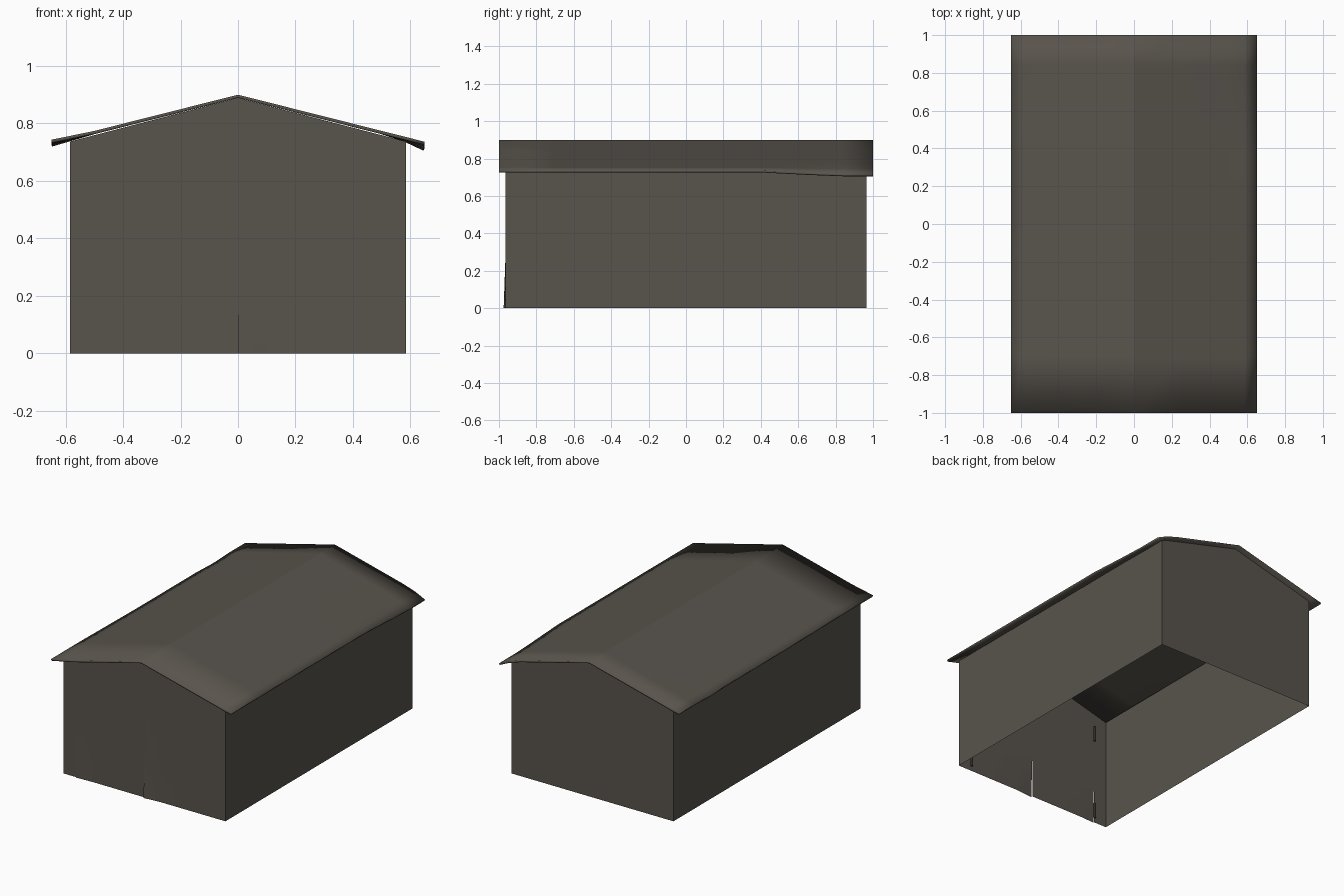
import bpy, bmesh, math

if "Cube" in bpy.data.objects:
    bpy.data.objects.remove(bpy.data.objects["Cube"])

def material(name, rgb):
    m = bpy.data.materials.new(name)
    m.diffuse_color = (*rgb, 1)
    m.use_nodes = True
    m.node_tree.nodes["Principled BSDF"].inputs["Base Color"].default_value = m.diffuse_color
    return m

METAL = material("weathered grey metal", (0.098, 0.087, 0.072))

HX, HY = 0.585, 0.965      # wall half width and half length
EAVE, RIDGE = 0.737, 0.889  # wall heights
DOOR_X, DOOR_TOP = 0.49, 0.69

def make(name, verts, faces):
    me = bpy.data.meshes.new(name)
    me.from_pydata(verts, [], faces)
    me.materials.append(METAL)
    ob = bpy.data.objects.new(name, me)
    bpy.context.collection.objects.link(ob)
    return ob

def grid(name, xs, ts, point):
    """Sheet spanned by xs and ts, with point(x, t) giving the position."""
    n = len(xs)
    verts = [point(x, t) for t in ts for x in xs]
    faces = [(j * n + i, j * n + i + 1, (j + 1) * n + i + 1, (j + 1) * n + i)
             for j in range(len(ts) - 1) for i in range(n - 1)]
    return make(name, verts, faces)

def smooth(ob, angle=12):
    bpy.ops.object.select_all(action='DESELECT')
    ob.select_set(True)
    bpy.context.view_layer.objects.active = ob
    bpy.ops.object.shade_smooth_by_angle(angle=math.radians(angle))

def bump(v, centre, width):
    return max(0.0, 1 - abs(v - centre) / width)

# Side walls, thin sheets open at the bottom
for s, side in ((-1, "left"), (1, "right")):
    pts = [(s * HX, -s * HY, 0), (s * HX, s * HY, 0),
           (s * HX, s * HY, EAVE), (s * HX, -s * HY, EAVE)]
    make(side + "_wall", pts, [(0, 1, 2, 3)])

# Back gable wall
back = [(HX, 0), (-HX, 0), (-HX, EAVE), (0, RIDGE), (HX, EAVE)]
make("back_wall", [(x, HY, z) for x, z in back], [tuple(range(len(back)))])

# Front gable wall with the doorway left open
front = [(-HX, 0), (-DOOR_X, 0), (-DOOR_X, DOOR_TOP), (DOOR_X, DOOR_TOP),
         (DOOR_X, 0), (HX, 0), (HX, EAVE), (0, RIDGE), (-HX, EAVE)]
make("front_wall", [(x, -HY, z) for x, z in front], [tuple(range(len(front)))])

# Double doors, slightly bent outwards at the foot
def door_point(s, amount, corner):
    def point(x, z):
        bend = amount * bump(x, corner, 0.12) * max(0, 1 - z / 0.28)
        return (x, -HY - bend, z)
    return point

heights = [0, 0.07, 0.14, 0.28, DOOR_TOP]
smooth(grid("left_door", [-DOOR_X, -0.44, -0.37, -0.12, 0], heights,
            door_point(-1, 0.005, -DOOR_X)))
smooth(grid("right_door", [0, 0.06, 0.12, 0.37, DOOR_X], heights,
            door_point(1, 0.010, 0)))

# Hinges on the inside of the doors
for s, side in ((-1, "left"), (1, "right")):
    for z, level in ((0.08, "lower"), (0.62, "upper")):
        bm = bmesh.new()
        bmesh.ops.create_cone(bm, segments=8, radius1=0.008, radius2=0.008,
                              depth=0.10, cap_ends=True)
        me = bpy.data.meshes.new("hinge")
        bm.to_mesh(me)
        bm.free()
        me.materials.append(METAL)
        ob = bpy.data.objects.new(f"{side}_{level}_hinge", me)
        ob.location = (s * DOOR_X, -HY + 0.009, z)
        bpy.context.collection.objects.link(ob)

# Roof sheet with a sharp ridge and dented eaves
def roof_point(x, y):
    z = 0.9 - 0.252 * abs(x)
    edge = max(0, (abs(x) - 0.5) / 0.15)
    if x > 0:                                   # sagging rear right eave
        z -= 0.021 * edge ** 2 * min(1, max(0, (y - 0.4) / 0.4))
    else:                                       # lifted front, dented rear left
        z += 0.007 * edge * min(1, max(0, (-0.1 - y) / 0.6))
        z -= 0.006 * edge * bump(y, 0.67, 0.17)
    return (x, y, z)

xs = [-0.65, -0.585, -0.5, -0.25, 0, 0.25, 0.5, 0.585, 0.65]
ys = [-1, -0.7, -0.4, -0.1, 0.2, 0.4, 0.5, 0.67, 0.84, 1]
roof = grid("roof", xs, ys, roof_point)
thick = roof.modifiers.new("thickness", 'SOLIDIFY')
thick.thickness = 0.011
thick.offset = -1
smooth(roof)
